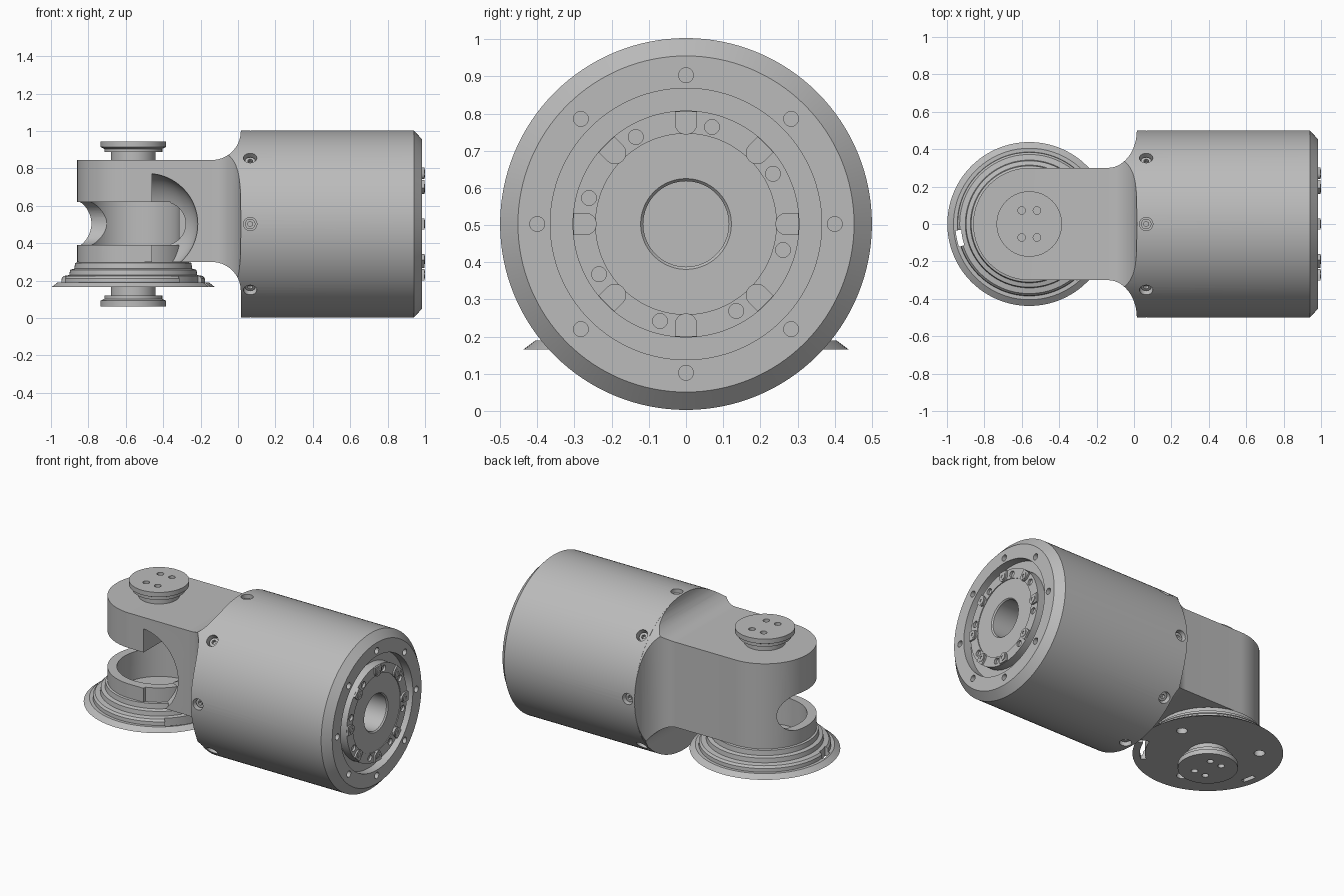
import bpy, bmesh, math
from math import sin, cos, pi, radians
from mathutils import Matrix, Vector

cube = bpy.data.objects.get("Cube")
if cube:
    bpy.data.objects.remove(cube)

grey = bpy.data.materials.new("machined_grey")
grey.use_nodes = True
grey.diffuse_color = (0.5, 0.5, 0.5, 1)
grey.node_tree.nodes["Principled BSDF"].inputs["Base Color"].default_value = (0.5, 0.5, 0.5, 1)

CZ = 0.503          # height of the body axis
PX = -0.56          # x of the wrist axis
ALONG_X = Matrix.Translation((0, 0, CZ)) @ Matrix.Rotation(pi / 2, 4, 'Y')
WRIST = Matrix.Translation((PX, 0, 0))
EIGHTHS = [radians(45 * i) for i in range(8)]


def finish(bm, name):
    bmesh.ops.recalc_face_normals(bm, faces=bm.faces)
    mesh = bpy.data.meshes.new(name)
    bm.to_mesh(mesh)
    bm.free()
    mesh.materials.append(grey)
    ob = bpy.data.objects.new(name, mesh)
    bpy.context.collection.objects.link(ob)
    return ob


def lathe(name, profile, frame, steps=96):
    """Revolve (radius, height) points about the frame's local z."""
    bm = bmesh.new()
    vs = [bm.verts.new((r, 0, h)) for r, h in profile]
    es = [bm.edges.new((a, b)) for a, b in zip(vs, vs[1:])]
    bmesh.ops.spin(bm, geom=vs + es, axis=(0, 0, 1), cent=(0, 0, 0),
                   angle=2 * pi, steps=steps)
    bmesh.ops.remove_doubles(bm, verts=bm.verts, dist=1e-5)
    bm.transform(frame)
    return finish(bm, name)


def extrude(name, outline, offset, place):
    """Extrude a 2D outline; place maps (u, v, depth) to a point."""
    bm = bmesh.new()
    lo, hi = offset
    face = bm.faces.new([bm.verts.new(place(u, v, lo)) for u, v in outline])
    grown = bmesh.ops.extrude_face_region(bm, geom=[face])["geom"]
    shift = Vector(place(0, 0, hi)) - Vector(place(0, 0, lo))
    bmesh.ops.translate(bm, vec=shift, verts=[g for g in grown if isinstance(g, bmesh.types.BMVert)])
    return finish(bm, name)


def rods(name, spots, radius, length, sides=20):
    """Separate cylinders, each centred at a point along a direction."""
    bm = bmesh.new()
    for point, direction in spots:
        turn = Vector(direction).to_track_quat('Z', 'Y').to_matrix().to_4x4()
        bmesh.ops.create_cone(bm, cap_ends=True, segments=sides, radius1=radius, radius2=radius,
                              depth=length, matrix=Matrix.Translation(point) @ turn)
    return finish(bm, name)


def boolean(target, tool, operation='DIFFERENCE'):
    mod = target.modifiers.new("cut", 'BOOLEAN')
    mod.operation, mod.solver, mod.object = operation, 'EXACT', tool
    bpy.context.view_layer.objects.active = target
    bpy.ops.object.modifier_apply(modifier=mod.name)
    bpy.data.objects.remove(tool)


def end_ring(radius, x, phase=0):
    return [((x, radius * cos(a + phase), CZ + radius * sin(a + phase)), (1, 0, 0)) for a in EIGHTHS]


def rim_ring(radius):
    return [((0.065, radius * cos(a), CZ + radius * sin(a)), (0, cos(a), sin(a))) for a in EIGHTHS]


# Motor body with chamfer, end groove and central bore
body = lathe("body_housing", [
    (0, 0.015), (0.5, 0.015), (0.5, 0.94), (0.452, 0.985), (0.365, 0.985), (0.365, 0.93),
    (0.305, 0.93), (0.305, 0.985), (0.243, 0.985), (0.243, 0.98), (0.122, 0.98),
    (0.115, 0.972), (0.115, 0.6), (0, 0.6)], ALONG_X, 128)
boolean(body, rods("rim_counterbores", rim_ring(0.5), 0.036, 0.09))
boolean(body, rods("end_holes", end_ring(0.4, 0.985), 0.02, 0.08))
boolean(body, rods("dowel_holes", end_ring(0.27, 0.985, radians(30)), 0.02, 0.03))

# Screw heads in the rim pockets
heads = rods("rim_screws", rim_ring(0.452), 0.028, 0.05)
boolean(heads, rods("rim_sockets", rim_ring(0.477), 0.014, 0.04, 6))

# Raised clamp tabs around the output plate, each with a screw
bm = bmesh.new()
for a in EIGHTHS:
    pts = [(0.303, 0.03), (0.27, 0.03)]
    pts += [(0.27 - 0.03 * sin(t), 0.03 * cos(t)) for t in [pi * k / 8 for k in range(1, 8)]]
    pts += [(0.27, -0.03), (0.303, -0.03)]
    ring = [bm.verts.new((0.97, u * cos(a) - v * sin(a), CZ + u * sin(a) + v * cos(a))) for u, v in pts]
    grown = bmesh.ops.extrude_face_region(bm, geom=[bm.faces.new(ring)])["geom"]
    bmesh.ops.translate(bm, vec=(0.026, 0, 0), verts=[g for g in grown if isinstance(g, bmesh.types.BMVert)])
tabs = finish(bm, "clamp_tabs")
screws = rods("clamp_screws", end_ring(0.27, 0.985), 0.022, 0.03)
boolean(screws, rods("clamp_sockets", end_ring(0.27, 1.0), 0.01, 0.03, 12))


# Arm: plan outline crossed with side outline, trimmed to the body's round
def flare(start, rise, sign):
    return [(-0.14 + 0.155 * sin(t), start + sign * rise * (1 - cos(t)))
            for t in [pi / 2 * k / 14 for k in range(15)]]


nose = [(PX + 0.3 * cos(t), 0.3 * sin(t)) for t in [pi / 2 + pi * k / 48 for k in range(49)]]
plan = nose + flare(-0.3, 0.2, -1) + [(0.03, -0.5), (0.03, 0.5)] + flare(0.3, 0.2, 1)[::-1]
side = [(-1, 0.845), (-1, 0.3)] + flare(0.3, 0.155, -1) + [(0.03, 0.145), (0.03, 1.0)] \
    + flare(0.845, 0.155, 1)[::-1]
arm = extrude("wrist_arm", plan, (-0.1, 1.1), lambda u, v, d: (u, v, d))
boolean(arm, extrude("side_trim", side, (-0.7, 0.7), lambda u, v, d: (u, d, v)), 'INTERSECT')
boolean(arm, lathe("round_trim", [(0, -1.2), (0.499, -1.2), (0.499, 0.2), (0, 0.2)], ALONG_X, 128), 'INTERSECT')

# Scooped hollow beside the window
bm = bmesh.new()
bmesh.ops.create_uvsphere(bm, u_segments=64, v_segments=32, radius=0.27)
bm.transform(Matrix.Translation((-0.485, -0.3, 0.503)) @ Matrix.Diagonal((1, 0.75, 1, 1)))
cut = bmesh.ops.bisect_plane(bm, geom=bm.verts[:] + bm.edges[:] + bm.faces[:], plane_co=(-0.46, 0, 0),
                             plane_no=(1, 0, 0), clear_inner=True)["geom_cut"]
bmesh.ops.contextual_create(bm, geom=[g for g in cut if isinstance(g, bmesh.types.BMEdge)])
boolean(arm, finish(bm, "scoop"))

# Round-ended windows on the front and around the nose, then the bore


def slot(end):
    arc = [(end - 0.115 + 0.115 * cos(t), 0.505 + 0.115 * sin(t))
           for t in [-pi / 2 + pi * k / 20 for k in range(21)]]
    return [(-1.2, 0.62), (-1.2, 0.39)] + arc


boolean(arm, extrude("front_window", slot(-0.28), (-0.9, -0.02), lambda u, v, d: (u, d, v)))
boolean(arm, extrude("nose_window", slot(0.2), (-1.2, PX), lambda u, v, d: (d, u, v)))
boolean(arm, lathe("bore", [(0, 0.2), (0.245, 0.2), (0.245, 0.62), (0, 0.62)], WRIST))

# Stepped mounting flange with hollow collar
flange = lathe("mounting_flange", [
    (0, 0.165), (0.438, 0.165), (0.405, 0.19), (0.385, 0.19), (0.383, 0.212), (0.372, 0.225),
    (0.342, 0.23), (0.338, 0.258), (0.315, 0.264), (0.311, 0.295), (0.298, 0.298),
    (0.298, 0.39), (0.247, 0.39), (0.247, 0.21), (0, 0.21)], WRIST)
boolean(flange, rods("flange_holes", [((PX + 0.3 * cos(a), 0.3 * sin(a), 0.165), (0, 0, 1))
                                      for a in map(radians, (20, 140, 260))], 0.032, 0.08))


def arc_slot(r_in, r_out, first, last):
    angles = [radians(first + (last - first) * k / 10) for k in range(11)]
    return [(PX + r_in * cos(a), r_in * sin(a)) for a in angles] + \
        [(PX + r_out * cos(a), r_out * sin(a)) for a in angles[::-1]]


for first, last in ((-50, -18), (185, 198)):
    boolean(flange, extrude("cable_slot", arc_slot(0.365, 0.395, first, last), (0.1, 0.5),
                            lambda u, v, d: (u, v, d)))
boolean(flange, extrude("slot_mouth", arc_slot(0.365, 0.46, -22, -18), (0.1, 0.5), lambda u, v, d: (u, v, d)))

# Matching hubs above and below the wrist
for name, z0, way in (("upper_hub", 0.83, 1), ("lower_hub", 0.178, -1)):
    hub = lathe(name, [(0, z0), (0.12, z0), (0.12, z0 + way * 0.057), (0.155, z0 + way * 0.057),
                       (0.155, z0 + way * 0.075), (0.175, z0 + way * 0.085),
                       (0.175, z0 + way * 0.115), (0, z0 + way * 0.115)], WRIST, 64)
    boolean(hub, rods("hub_holes", [((PX + sx * 0.041, sy * 0.072, z0 + way * 0.115), (0, 0, 1))
                                    for sx in (-1, 1) for sy in (-1, 1)], 0.02, 0.08))

# Smooth the round surfaces, keep machined edges sharp
for ob in bpy.context.collection.objects:
    if ob.type == 'MESH' and grey.name in ob.data.materials:
        bpy.ops.object.select_all(action='DESELECT')
        ob.select_set(True)
        bpy.context.view_layer.objects.active = ob
        bpy.ops.object.shade_smooth_by_angle(angle=radians(25))
